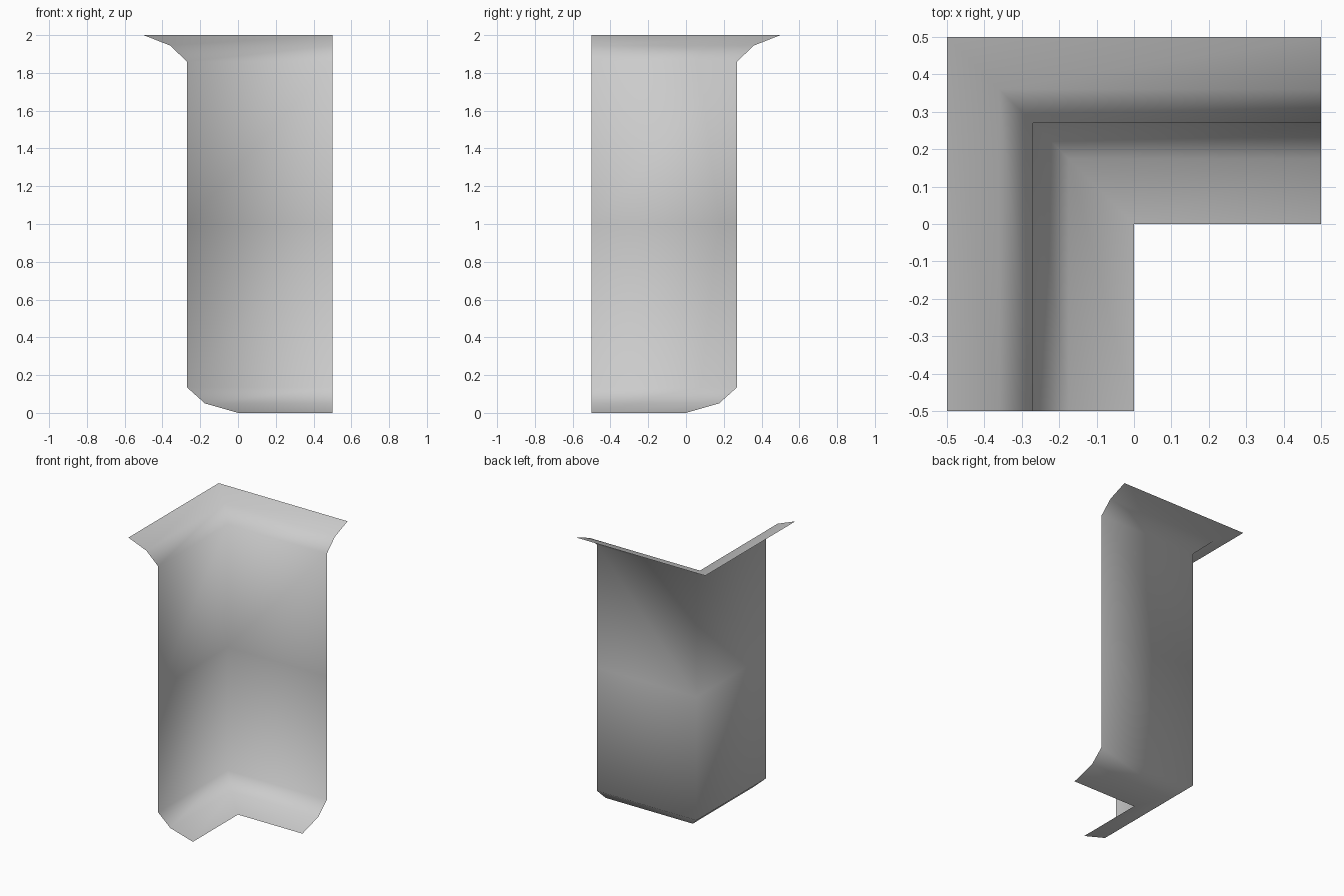
import bpy
import bmesh

if "Cube" in bpy.data.objects:
    bpy.data.objects.remove(bpy.data.objects["Cube"])

# Single stone-grey colour
grey = bpy.data.materials.new("light_grey")
grey.diffuse_color = (0.6, 0.6, 0.6, 1.0)
grey.use_nodes = True
grey.node_tree.nodes["Principled BSDF"].inputs["Base Color"].default_value = grey.diffuse_color

# Wall section from floor edge to top lip: (outward offset, height)
profile = [(0.0, 0.0), (0.175, 0.05), (0.27, 0.135), (0.27, 1.0),
           (0.27, 1.86), (0.36, 1.945), (0.5, 2.0)]

# Sweep the section around a mitred right-angle corner
bm = bmesh.new()
rows = [[bm.verts.new(p) for p in ((-d, -0.5, z), (-d, d, z), (0.5, d, z))]
        for d, z in profile]
for low, high in zip(rows, rows[1:]):
    for i in range(2):
        face = bm.faces.new((low[i], high[i], high[i + 1], low[i + 1]))
        face.smooth = True
bm.normal_update()
# Face the open side of the corner
if bm.faces[:][0].normal.z < 0:
    bmesh.ops.reverse_faces(bm, faces=bm.faces[:])

mesh = bpy.data.meshes.new("corner_wall")
bm.to_mesh(mesh)
bm.free()
mesh.materials.append(grey)
wall = bpy.data.objects.new("corner_wall", mesh)
bpy.context.collection.objects.link(wall)
